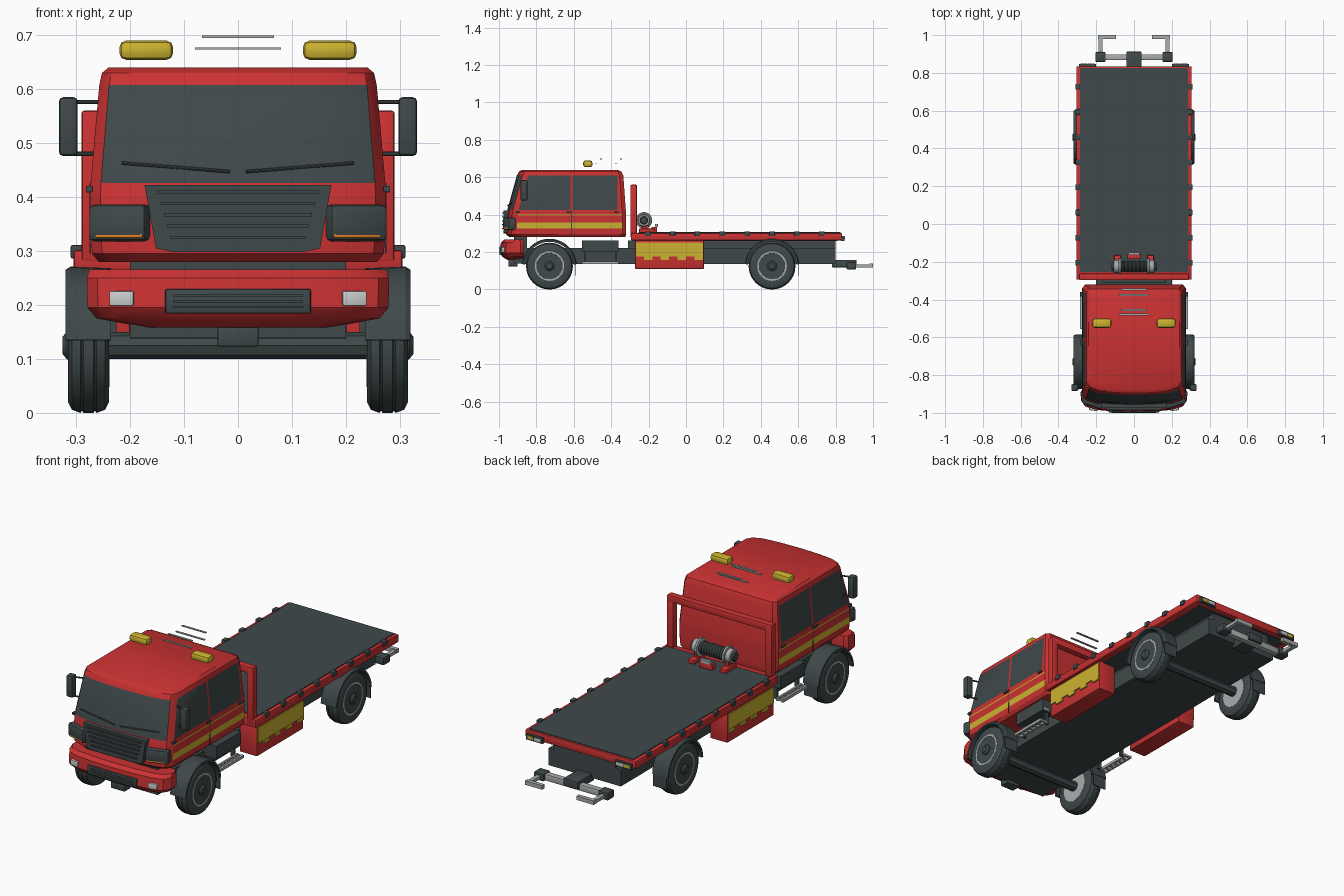
import bpy, bmesh, math
from mathutils import Matrix, Vector

if "Cube" in bpy.data.objects:
    bpy.data.objects.remove(bpy.data.objects["Cube"])


def material(name, r, g, b):
    m = bpy.data.materials.new(name)
    m.use_nodes = True
    m.diffuse_color = (r, g, b, 1)
    m.node_tree.nodes["Principled BSDF"].inputs["Base Color"].default_value = (r, g, b, 1)
    return m


RED = material("red_paint", 0.6, 0.032, 0.032)
DARK = material("dark_grey", 0.05, 0.066, 0.068)
GREY = material("metal_grey", 0.4, 0.42, 0.42)
YELLOW = material("yellow", 0.6, 0.45, 0.03)
ORANGE = material("orange", 0.75, 0.22, 0.02)
LAMP = material("lamp_white", 0.6, 0.62, 0.62)
made = []


def finish(bm, name, mats, mirror=False):
    bmesh.ops.recalc_face_normals(bm, faces=bm.faces)
    me = bpy.data.meshes.new(name)
    bm.to_mesh(me)
    bm.free()
    for m in mats if isinstance(mats, list) else [mats]:
        me.materials.append(m)
    ob = bpy.data.objects.new(name, me)
    bpy.context.collection.objects.link(ob)
    if mirror:
        ob.modifiers.new("mirror", 'MIRROR')
    made.append(ob)
    return ob


def box(name, x, y, z, mat, mirror=False, bevel=0.0, turn=0):
    """Box from (min, max) spans; turn is an angle about z."""
    spans = (x, y, z)
    bm = bmesh.new()
    bmesh.ops.create_cube(bm, size=1)
    bmesh.ops.scale(bm, vec=[b - a for a, b in spans], verts=bm.verts)
    if bevel:
        bmesh.ops.bevel(bm, geom=bm.edges[:], offset=bevel, segments=2, profile=0.5, affect='EDGES')
    centre = Matrix.Translation([(a + b) / 2 for a, b in spans])
    bm.transform(centre @ Matrix.Rotation(math.radians(turn), 4, 'Z'))
    return finish(bm, name, mat, mirror)


def skin(bm, rings, close_ends=True):
    """Joins equal rings of points by quads."""
    rows = [[bm.verts.new(p) for p in r] for r in rings]
    n = len(rows[0])
    for a, b in zip(rows, rows[1:]):
        for i in range(n):
            j = (i + 1) % n
            bm.faces.new((a[i], a[j], b[j], b[i]))
    if close_ends:
        bm.faces.new(rows[0])
        bm.faces.new(rows[-1])


def prism(name, outline, y, mat, mirror=False):
    bm = bmesh.new()
    skin(bm, [[(px, py, pz) for px, pz in outline] for py in y])
    return finish(bm, name, mat, mirror)


def lathe(name, profile, centre, mat, mirror=False, n=32):
    """Turns (x, radius) points about the x axis."""
    bm = bmesh.new()
    rings = [[(centre[0] + px, centre[1] + r * math.cos(i * math.tau / n),
               centre[2] + r * math.sin(i * math.tau / n)) for i in range(n)] for px, r in profile]
    skin(bm, rings)
    return finish(bm, name, mat, mirror)


def rod(name, a, b, radius, mat, mirror=False):
    a, b = Vector(a), Vector(b)
    bm = bmesh.new()
    bmesh.ops.create_cone(bm, cap_ends=True, segments=8, radius1=radius, radius2=radius, depth=(b - a).length)
    bm.transform(Matrix.Translation((a + b) / 2) @ (b - a).to_track_quat('Z', 'Y').to_matrix().to_4x4())
    return finish(bm, name, mat, mirror)


def body_ring(z, hw, yf, yb, sides=()):
    """Plan outline with a bowed front, rounded corners and extra side points."""
    half = [(hw * f, yf + d) for f, d in ((0.4, .003), (0.75, .012), (0.93, .03), (1, .06))]
    half += [(hw, y) for y in sides] + [(hw, yb - .02), (hw - .015, yb)]
    pts = [(0, yf)] + half + [(-x, y) for x, y in reversed(half)]
    return [(x, y, z) for x, y in pts]


# Cab, with glass and stripes coloured by position
doors = (-0.618, -0.606, -0.365)
levels = [(.28, .258, -.945, -.325), (.295, .27, -.962, -.32), (.325, .273, -.963, -.32),
          (.357, .274, -.962, -.32), (.395, .274, -.96, -.32), (.401, .274, -.959, -.32),
          (.426, .273, -.955, -.322), (.608, .257, -.905, -.335), (.63, .252, -.893, -.345),
          (.64, .24, -.875, -.365)]
bm = bmesh.new()
skin(bm, [body_ring(*lv, sides=doors) for lv in levels])
bmesh.ops.recalc_face_normals(bm, faces=bm.faces)
for f in bm.faces:
    c, nrm = f.calc_center_median(), f.normal
    side = abs(nrm.x) > .9
    if .43 < c.z < .6:
        door_glass = side and c.y < -.37 and not doors[0] < c.y < doors[1]
        if door_glass or (nrm.y < -.7 and abs(c.x) < .235):
            f.material_index = 1
    elif side and (.325 < c.z < .357 or .395 < c.z < .401):
        f.material_index = 2
finish(bm, "cab", [RED, DARK, YELLOW])
box("door_gap", (.272, .2755), (-.614, -.61), (.295, .425), DARK, True)
for y in (-.64, -.385):
    box("door_handle", (.27, .282), (y, y + .025), (.408, .417), DARK, True)
box("side_marker", (.27, .282), (-.91, -.89), (.41, .42), DARK, True)

# Front grille, headlights, wipers
prism("grille", [(-.152, .305), (-.12, .298), (.12, .298), (.152, .305), (.173, .422), (-.173, .422)],
      (-.975, -.93), DARK)
for i in range(5):
    z = .322 + i * .021
    w = .125 + i * .006
    box("grille_slat", (-w, w), (-.984, -.972), (z, z + .006), DARK)
box("headlight_housing", (.16, .272), (-.966, -.906), (.318, .386), DARK, True, .01, 18)
for x, y in ((.19, -.961), (.232, -.947)):
    box("headlight_ring", (x - .018, x + .018), (y - .01, y + .012), (.34, .378), GREY, True, .006, 18)
    box("headlight_lens", (x - .011, x + .011), (y - .014, y + .01), (.348, .371), LAMP, True, .004, 18)
box("indicator", (.168, .26), (-.967, -.92), (.324, .332), ORANGE, True, .002, 18)
rod("wiper", (.015, -.953, .447), (.215, -.933, .463), .003, DARK, True)

# Bumper
bm = bmesh.new()
skin(bm, [body_ring(*lv) for lv in ((.158, .17, -.955, -.87), (.175, .262, -.982, -.87), (.195, .279, -.995, -.865),
                                    (.25, .28, -.99, -.865), (.266, .276, -.972, -.87))])
finish(bm, "bumper", RED)
box("bumper_grille", (-.135, .135), (-.997, -.96), (.184, .23), DARK, bevel=.004)
for z in (.196, .207, .218):
    box("bumper_slat", (-.12, .12), (-1, -.99), (z - .002, z + .002), DARK)
box("fog_lamp", (.192, .237), (-.988, -.96), (.198, .226), LAMP, True, .003, 8)
box("front_underside", (-.2, .2), (-.92, -.85), (.14, .28), DARK)
box("front_tow_point", (-.038, .038), (-.95, -.9), (.123, .16), DARK, bevel=.004)

# Mirrors
box("mirror", (.297, .332), (-.885, -.848), (.476, .585), DARK, True, .008)
for z in (.48, .576):
    rod("mirror_arm", (.25, -.85, z), (.305, -.866, z), .004, DARK, True)

# Roof beacons and floating grab bars
box("roof_beacon", (.12, .22), (-.55, -.5), (.654, .69), YELLOW, True, .013)
for y, z, w in ((-.48, .675, .08), (-.455, .697, .067), (-.375, .675, .08), (-.347, .697, .067)):
    box("roof_bar", (-w, w), (y - .005, y + .005), (z - .002, z + .002), GREY)

# Chassis
box("chassis", (-.2, .2), (-.88, .8), (.137, .222), DARK)
box("subframe", (-.17, .17), (-.31, .8), (.215, .262), DARK)

# Bed with stake pockets
box("bed_frame", (-.305, .305), (-.295, .835), (.262, .302), RED, bevel=.006)
box("bed_deck", (-.287, .287), (-.255, .825), (.298, .306), DARK)
box("bed_underside", (-.27, .27), (-.27, .81), (.258, .266), DARK)
for i in range(8):
    y = -.205 + i * .133
    box("stake_pocket", (.286, .31), (y - .015, y + .015), (.286, .311), DARK, True, .003)
box("tail_lamp_housing", (.2, .29), (.83, .848), (.26, .287), DARK, True)
box("tail_indicator", (.25, .282), (.846, .85), (.266, .282), YELLOW, True)
box("tail_reflector", (.208, .246), (.846, .85), (.266, .282), LAMP, True)

# Headboard frame
box("headboard_post", (.255, .29), (-.297, -.262), (.28, .56), RED, True, .005)
box("headboard_rail", (-.288, .288), (-.297, -.262), (.525, .56), RED, bevel=.005)

# Winch
lathe("winch_drum", [(-.075, .026)] + [(-.07 + i * .007, .032 if i % 2 else .026) for i in range(21)] + [(.075, .026)],
      (0, -.225, .37), DARK, n=20)
for x0, x1, r, mat in ((.07, .082, .044, GREY), (.082, .108, .034, GREY), (.108, .12, .022, DARK)):
    lathe("winch_end", [(x0, r), (x1 - .003, r), (x1, r - .004)], (0, -.225, .37), mat, True, 20)
box("winch_foot", (.07, .105), (-.25, -.165), (.302, .325), RED, True, .003)
box("winch_bracket", (.074, .094), (-.24, -.2), (.302, .36), RED, True)
box("cable_guide", (-.035, .035), (-.185, -.155), (.305, .335), RED, bevel=.003)
box("cable_roller", (-.028, .028), (-.165, -.15), (.335, .35), GREY)

# Side lockers
box("locker", (.2, .295), (-.272, .095), (.11, .262), RED, True, .003)
box("locker_door", (.29, .3), (-.268, .091), (.175, .252), YELLOW, True)
for i in range(4):
    y = -.225 + i * .09
    box("locker_latch", (.29, .302), (y, y + .045), (.158, .176), YELLOW, True)

# Tank and entry steps
box("side_tank", (.19, .27), (-.555, -.36), (.2, .262), DARK, True)
for z, x in ((.205, .265), (.135, .285)):
    for dx in (0, .03):
        box("step_rail", (x - .04 + dx, x - .03 + dx), (-.555, -.36), (z, z + .014), GREY, True)
    for i in range(7):
        y = -.553 + i * .0305
        box("step_tread", (x - .036, x - .004), (y, y + .01), (z + .003, z + .012), GREY, True)
for y in (-.545, -.38):
    box("step_hanger", (.225, .245), (y, y + .01), (.137, .21), DARK, True)

# Wheels, mudguards and axles
for y in (-.73, .46):
    c = (.277, y, .125)
    lathe("tyre", [(-.038, .076), (-.038, .105), (-.031, .119), (-.015, .125), (-.012, .121), (-.009, .125),
                   (.009, .125), (.012, .121), (.015, .125), (.031, .119), (.038, .105), (.036, .076)],
          c, DARK, True, 40)
    lathe("rim", [(-.039, .07), (-.039, .077), (.037, .079), (.037, .07), (.02, .062), (.026, .034)], c, GREY, True)
    lathe("hub", [(.02, .027), (.04, .026), (.048, .016)], c, DARK, True, 16)
    for i in range(8):
        a = i * math.tau / 8
        hole = (c[0], y + .048 * math.cos(a), .125 + .048 * math.sin(a))
        lathe("rim_hole", [(.02, .007), (.0265, .007)], hole, DARK, True, 8)
    rod("axle", (-.25, y, .125), (.25, y, .125), .025, DARK)
    bm = bmesh.new()
    arc = [math.radians(4 + i * 172 / 20) for i in range(21)]
    skin(bm, [[(x, y + r * math.cos(a), .125 + r * math.sin(a))
               for x, r in ((.235, .132), (.235, .143), (.31, .146), (.32, .14), (.32, .13))] for a in arc])
    finish(bm, "mudguard", DARK, True)
    box("mud_flap", (.24, .315), (y + .138, y + .142), (.075, .135), DARK, True)

# Rear towing gear
box("tow_arm", (-.04, .04), (.78, .912), (.118, .158), DARK, bevel=.004)
box("tow_crossbar", (-.19, .19), (.868, .898), (.11, .142), GREY, bevel=.003)
box("tow_joint", (.15, .205), (.858, .91), (.108, .146), DARK, True, .005)
box("tow_fork", (.168, .188), (.905, .995), (.118, .134), GREY, True)
box("tow_fork_end", (.095, .19), (.98, 1), (.118, .138), GREY, True)

bpy.ops.object.select_all(action='DESELECT')
for ob in made:
    ob.select_set(True)
bpy.context.view_layer.objects.active = made[0]
bpy.ops.object.shade_smooth_by_angle(angle=math.radians(32))
